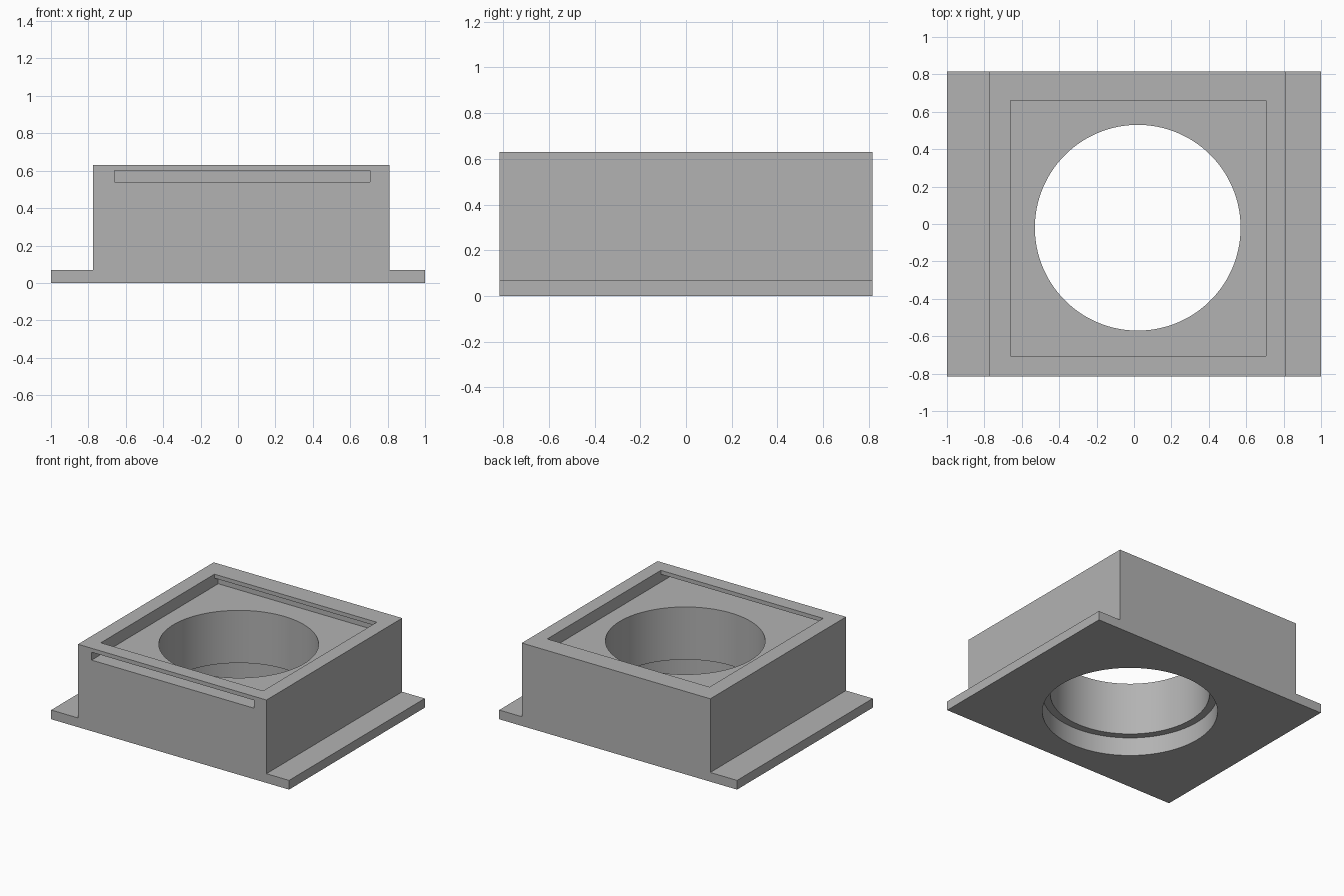
import bpy, bmesh
from mathutils import Matrix

if "Cube" in bpy.data.objects:
    bpy.data.objects.remove(bpy.data.objects["Cube"], do_unlink=True)

grey = bpy.data.materials.new("light grey")
grey.use_nodes = True
colour = (0.45, 0.45, 0.45, 1)
grey.diffuse_color = colour
grey.node_tree.nodes["Principled BSDF"].inputs["Base Color"].default_value = colour


def add_object(name, bm):
    bmesh.ops.recalc_face_normals(bm, faces=bm.faces)
    mesh = bpy.data.meshes.new(name)
    bm.to_mesh(mesh)
    bm.free()
    mesh.materials.append(grey)
    obj = bpy.data.objects.new(name, mesh)
    bpy.context.collection.objects.link(obj)
    return obj


def box(name, low, high):
    bm = bmesh.new()
    size = [b - a for a, b in zip(low, high)]
    centre = [(a + b) / 2 for a, b in zip(low, high)]
    bmesh.ops.create_cube(bm, size=1, matrix=Matrix.Translation(centre) @ Matrix.Diagonal((*size, 1)))
    return add_object(name, bm)


def cylinder(name, radius, low, high):
    bm = bmesh.new()
    bmesh.ops.create_cone(bm, cap_ends=True, segments=128, radius1=radius, radius2=radius,
                          depth=high - low,
                          matrix=Matrix.Translation((HOLE_X, HOLE_Y, (low + high) / 2)))
    return add_object(name, bm)


DEPTH = 0.815
HOLE_X, HOLE_Y = 0.02, -0.02
FLOOR = 0.54
LEFT, RIGHT = -0.66, 0.705

# Housing block with side flanges, extruded from its front profile
profile = [(-1, 0), (1, 0), (1, 0.07), (0.81, 0.07), (0.81, 0.63),
           (-0.775, 0.63), (-0.775, 0.07), (-1, 0.07)]
bm = bmesh.new()
front = bm.faces.new([bm.verts.new((x, -DEPTH, z)) for x, z in profile])
extruded = bmesh.ops.extrude_face_region(bm, geom=[front], use_keep_orig=True)
moved = [v for v in extruded["geom"] if isinstance(v, bmesh.types.BMVert)]
bmesh.ops.translate(bm, verts=moved, vec=(0, 2 * DEPTH, 0))
housing = add_object("housing", bm)

# Top pocket, sliding lid slot open at the front, bore and lower counterbore
cutters = [
    box("lid_slot_cutter", (LEFT, -1, FLOOR), (RIGHT, 0.705, 0.6)),
    box("pocket_cutter", (LEFT, -0.705, FLOOR), (RIGHT, 0.66, 0.8)),
    cylinder("bore_cutter", 0.55, -0.2, 0.9),
    cylinder("counterbore_cutter", 0.605, -0.1, 0.14),
]
bpy.ops.object.select_all(action="DESELECT")
housing.select_set(True)
bpy.context.view_layer.objects.active = housing
for cutter in cutters:
    cutter.hide_render = True
    cut = housing.modifiers.new(cutter.name, "BOOLEAN")
    cut.operation = "DIFFERENCE"
    cut.solver = "EXACT"
    cut.object = cutter
    bpy.ops.object.modifier_apply(modifier=cut.name)
for cutter in cutters:
    bpy.data.objects.remove(cutter, do_unlink=True)

bpy.ops.object.shade_smooth_by_angle()
